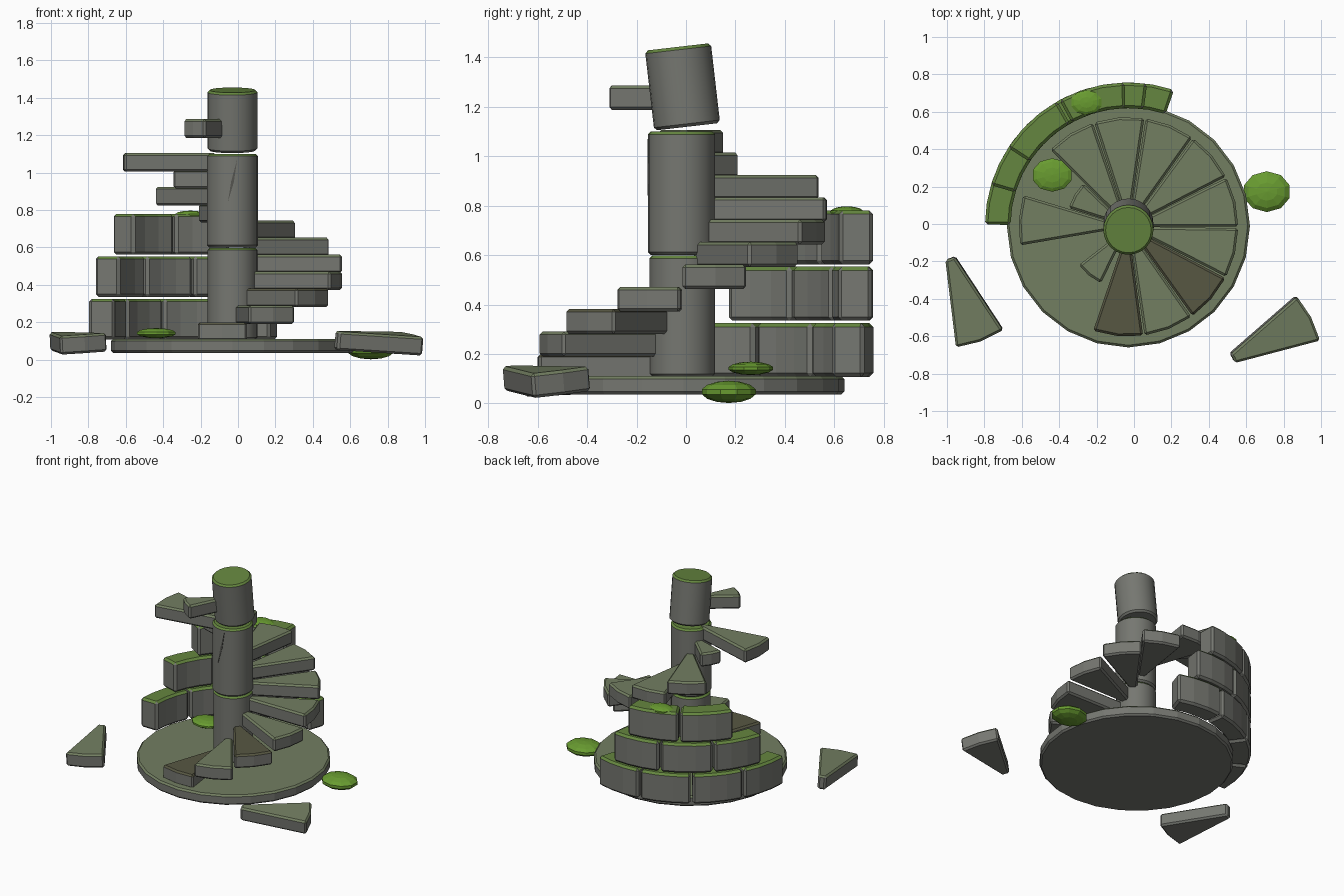
import bpy, bmesh, math
from mathutils import Matrix, Vector

if "Cube" in bpy.data.objects:
    bpy.data.objects.remove(bpy.data.objects["Cube"])

CX, CY = -0.03, -0.015


def material(name, rgb):
    m = bpy.data.materials.new(name)
    m.diffuse_color = (*rgb, 1)
    m.use_nodes = True
    m.node_tree.nodes["Principled BSDF"].inputs["Base Color"].default_value = m.diffuse_color
    return m


STONE = material("grey stone", (0.18, 0.185, 0.165))
MOSSY = material("mossy stone", (0.17, 0.21, 0.12))
MOSS = material("moss", (0.13, 0.24, 0.05))
WORN = material("dark worn stone", (0.095, 0.095, 0.055))
BUSH = material("bush green", (0.14, 0.33, 0.03))
CRACK = material("crack grey", (0.09, 0.09, 0.08))


def finish(bm, name, side, top=None, bevel=0.0, matrix=Matrix(), smooth=False):
    """Bevel, colour the upward faces, place and link."""
    bmesh.ops.recalc_face_normals(bm, faces=bm.faces)
    if bevel:
        sharp = [e for e in bm.edges if e.calc_face_angle(0) > math.radians(35)]
        bmesh.ops.bevel(bm, geom=sharp, offset=bevel, segments=1, affect='EDGES', profile=0.5)
    bm.normal_update()
    for f in bm.faces:
        f.material_index = 1 if top and f.normal.z > 0.6 else 0
        f.smooth = smooth
    me = bpy.data.meshes.new(name)
    bm.to_mesh(me)
    bm.free()
    me.materials.append(side)
    if top:
        me.materials.append(top)
    ob = bpy.data.objects.new(name, me)
    ob.matrix_world = matrix
    bpy.context.collection.objects.link(ob)
    if smooth:
        bpy.context.view_layer.objects.active = ob
        ob.select_set(True)
        bpy.ops.object.shade_smooth_by_angle(angle=math.radians(30))
        ob.select_set(False)
    return ob


def prism(outline, z0, z1):
    bm = bmesh.new()
    face = bm.faces.new([bm.verts.new((x, y, z0)) for x, y in outline])
    ext = bmesh.ops.extrude_face_region(bm, geom=[face], use_keep_orig=True)
    up = [v for v in ext["geom"] if isinstance(v, bmesh.types.BMVert)]
    bmesh.ops.translate(bm, verts=up, vec=(0, 0, z1 - z0))
    return bm


def sector(r0, r1, a0, a1, n):
    """Outline of a ring piece between two angles in degrees."""
    ang = [math.radians(a0 + (a1 - a0) * i / n) for i in range(n + 1)]
    return ([(r1 * math.cos(a), r1 * math.sin(a)) for a in ang]
            + [(r0 * math.cos(a), r0 * math.sin(a)) for a in reversed(ang)])


def drum(name, r, height, center, sides, top, tilt=0.0, smooth=True):
    bm = bmesh.new()
    bmesh.ops.create_cone(bm, cap_ends=True, segments=sides, radius1=r, radius2=r, depth=height)
    finish(bm, name, STONE, top, 0.012,
           Matrix.Translation(center) @ Matrix.Rotation(tilt, 4, 'X'), smooth)


# floor slab
drum("floor_slab", 0.65, 0.075, (CX, -0.01, 0.0735), 24, MOSSY, smooth=False)

# central column: two standing drums and a tilted broken one
drum("column_lower", 0.133, 0.49, (CX, CY, 0.353), 24, MOSS)
drum("column_middle", 0.136, 0.50, (CX, CY - 0.003, 0.85), 24, MOSS)
drum("column_top", 0.134, 0.325, (CX, -0.014, 1.28), 24, MOSS, tilt=0.115)

# crack on the middle drum
finish(prism([(-0.055, 0.84), (-0.022, 0.95), (-0.005, 1.07), (-0.036, 0.955)], 0, 0.008),
       "column_crack", CRACK,
       matrix=Matrix.Translation((0, -0.148, 0)) @ Matrix.Rotation(math.pi / 2, 4, 'X'))

# spiral steps: one missing, two broken short
for k in range(13):
    if k == 11:
        continue
    mid = -95.5 + 27.2 * k
    outer = 0.335 if k in (9, 12) else 0.587
    z = 0.2 + 0.0905 * k
    finish(prism(sector(0.09, outer, mid - 13.2, mid + 13.2, 2), z - 0.1, z),
           f"step_{k + 1}", STONE, WORN if k in (0, 2) else MOSSY, 0.012,
           Matrix.Translation((CX, CY, 0)))

# curved outer wall, each course shorter than the one below
courses = [(180, 71, 4, 0.108, 0.325), (164, 82, 3, 0.335, 0.553), (147.5, 91, 2, 0.562, 0.78)]
for row, (a0, a1, n, z0, z1) in enumerate(courses):
    w = (a0 - a1) / n
    for i in range(n):
        start = a0 - i * w
        finish(prism(sector(0.63, 0.767, start - w + 0.5, start - 0.5, 3), z0, z1),
               f"wall_block_{row + 1}_{i + 1}", STONE, MOSS, 0.015,
               Matrix.Translation((CX, -0.01, 0)))

# two fallen steps: wedge apex, heading, tilt about x and y
for name, x, y, head, tx, ty, zc in (("fallen_step_right", 0.425, -0.77, 28, 0.081, 0.086, 0.092),
                                     ("fallen_step_left", -1.02, -0.075, -70, 0.05, -0.05, 0.09)):
    pivot = Vector((math.cos(math.radians(head)), math.sin(math.radians(head)), 0)) * 0.4
    bm = prism(sector(0.115, 0.587, head - 13.2, head + 13.2, 2), -0.05, 0.05)
    bmesh.ops.translate(bm, verts=bm.verts, vec=-pivot)
    finish(bm, name, STONE, MOSSY, 0.012,
           Matrix.Translation(pivot + Vector((x, y, zc)))
           @ Matrix.Rotation(ty, 4, 'Y') @ Matrix.Rotation(tx, 4, 'X'))

# flattened bushes
for i, (x, y, z, rx, ry, rz) in enumerate(((0.71, 0.173, 0.047, 0.132, 0.112, 0.045),
                                           (-0.437, 0.262, 0.142, 0.112, 0.092, 0.027),
                                           (-0.255, 0.65, 0.775, 0.087, 0.067, 0.022))):
    bm = bmesh.new()
    bmesh.ops.create_uvsphere(bm, u_segments=10, v_segments=7, radius=1)
    finish(bm, f"bush_{i + 1}", BUSH,
           matrix=Matrix.Translation((x, y, z)) @ Matrix.Diagonal((rx, ry, rz, 1)))
